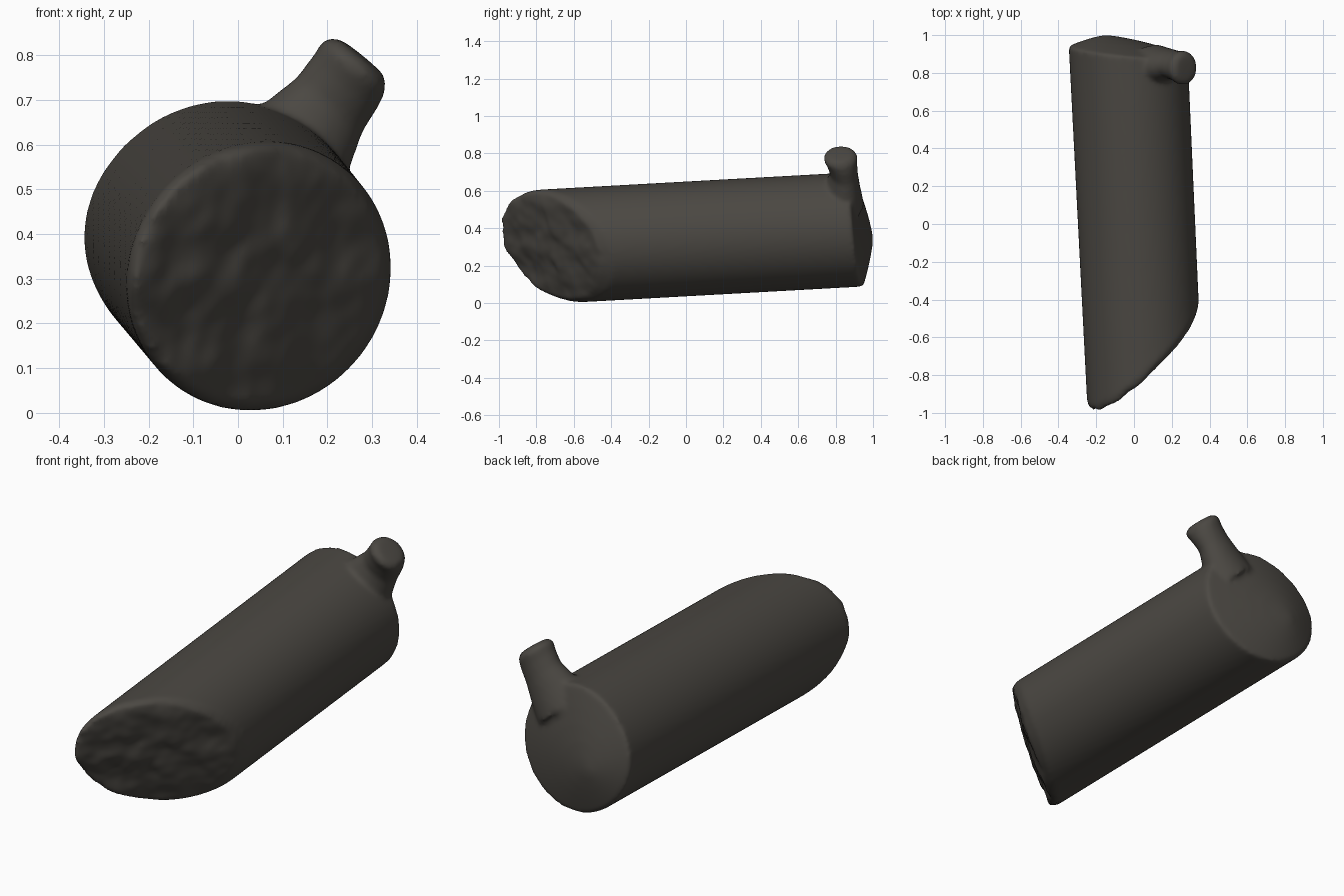
import bpy, bmesh
from math import sin, cos, pi
from mathutils import Vector, noise

cube = bpy.data.objects.get("Cube")
if cube:
    bpy.data.objects.remove(cube, do_unlink=True)

bark = bpy.data.materials.new("dark bark")
bark.use_nodes = True
colour = (0.07, 0.064, 0.055, 1)
bark.diffuse_color = colour
shader = bark.node_tree.nodes["Principled BSDF"]
shader.inputs["Base Color"].default_value = colour
shader.inputs["Roughness"].default_value = 0.9

SIDES = 80
RADIUS = 0.307
APEX = Vector((-0.15, 1.0, 0.34))


def axis(y):
    """Centre of the slightly tilted trunk at depth y."""
    return Vector((0.016 - 0.043 * y, y, 0.344 + 0.054 * y))


def loft(bm, rings):
    """Skin a list of point rings and close both ends."""
    loops = [[bm.verts.new(p) for p in ring] for ring in rings]
    for a, b in zip(loops, loops[1:]):
        n = len(a)
        for i in range(n):
            j = (i + 1) % n
            bm.faces.new((a[i], a[j], b[j], b[i]))
    bm.faces.new(list(reversed(loops[0])))
    bm.faces.new(loops[-1])


def cut_point(t, r):
    """Point on the slanted sawn plane."""
    y = (-0.64 + 0.9 * (0.016 + r * cos(t)) - 0.4 * (0.344 + r * sin(t))) / 1.06
    return axis(y) + Vector((r * cos(t), 0, r * sin(t)))


def rim_point(t):
    """Point on the rim of the closed back end."""
    y = 0.915 - 0.025 * cos(t) - 0.03 * sin(t)
    r = RADIUS + 0.014 * max(0, -cos(t)) ** 6
    return axis(y) + Vector((r * cos(t), 0, r * sin(t)))


angles = [2 * pi * i / SIDES for i in range(SIDES)]
bm = bmesh.new()
rings = []

# Rough slanted cut, slightly domed, with a rounded edge
for k in range(1, 21):
    s = k / 20
    ring = []
    for t in angles:
        p = cut_point(t, 0.29 * s)
        bump = noise.noise(p * 9) * 0.022 + noise.noise(p * 22) * 0.009
        p.y += bump - 0.02 * (1 - s * s)
        ring.append(p)
    rings.append(ring)
edge = [cut_point(t, RADIUS) + Vector((0, 0.045, 0)) for t in angles]
rings.append(edge)

# Straight trunk
rim = [rim_point(t) for t in angles]
for k in range(1, 9):
    rings.append([a.lerp(b, k / 8) for a, b in zip(edge, rim)])

# Shallow domed back end
for s in (0.9, 0.75, 0.55, 0.35, 0.15, 0.03):
    ring = []
    for p in rim:
        q = APEX.lerp(p, s)
        q.y = p.y + (APEX.y - p.y) * (1 - s ** 1.4)
        ring.append(q)
    rings.append(ring)
loft(bm, rings)

# Branch stub: centre, width, depth of each section
sections = [
    ((0.09, 0.83, 0.53), 0.15, 0.12),
    ((0.155, 0.84, 0.62), 0.122, 0.09),
    ((0.205, 0.845, 0.69), 0.097, 0.073),
    ((0.24, 0.835, 0.74), 0.094, 0.08),
    ((0.262, 0.825, 0.78), 0.09, 0.093),
    ((0.275, 0.822, 0.797), 0.068, 0.07),
    ((0.277, 0.821, 0.799), 0.03, 0.03),
]
along = Vector((0.62, -0.05, 0.78)).normalized()
wide = Vector((-0.76, -0.24, 0.6)).normalized()
deep = along.cross(wide).normalized()
loft(bm, [[Vector(c) + wide * w * cos(t) + deep * d * sin(t) for t in angles[::2]]
          for c, w, d in sections])

bmesh.ops.recalc_face_normals(bm, faces=bm.faces)
mesh = bpy.data.meshes.new("log")
bm.to_mesh(mesh)
bm.free()
mesh.materials.append(bark)
log = bpy.data.objects.new("log_with_branch_stub", mesh)
bpy.context.collection.objects.link(log)

# Fuse trunk and stub into one soft skin
fuse = log.modifiers.new("fuse", "REMESH")
fuse.mode = "VOXEL"
fuse.voxel_size = 0.012
fuse.use_smooth_shade = True
soften = log.modifiers.new("soften", "SMOOTH")
soften.factor = 0.5
soften.iterations = 8
